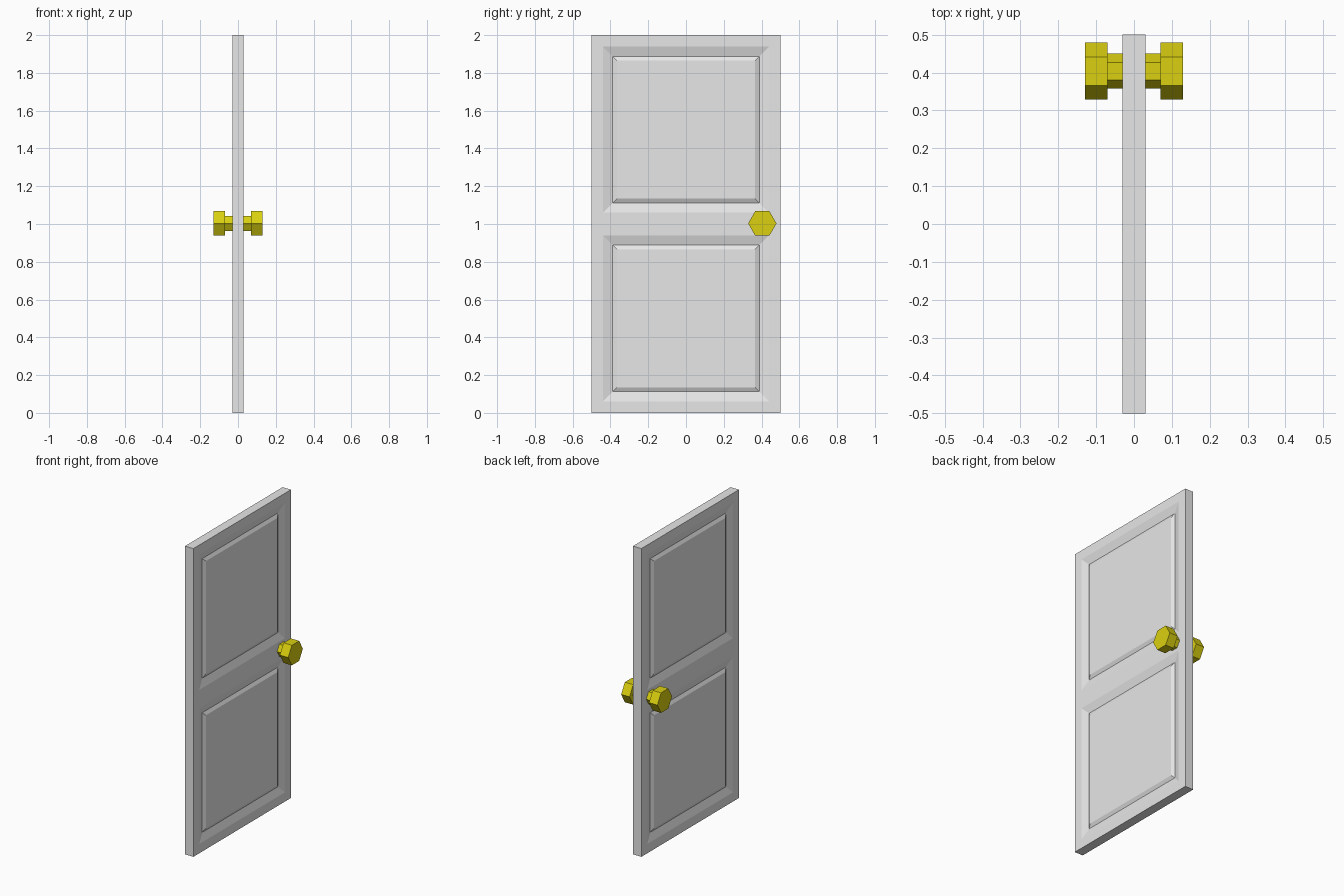
import bpy, bmesh
from math import pi
from mathutils import Matrix, Vector

if "Cube" in bpy.data.objects:
    bpy.data.objects.remove(bpy.data.objects["Cube"])


def material(name, rgb):
    m = bpy.data.materials.new(name)
    m.diffuse_color = (*rgb, 1)
    m.use_nodes = True
    m.node_tree.nodes["Principled BSDF"].inputs["Base Color"].default_value = m.diffuse_color
    return m


def add_object(name, bm, mat):
    bmesh.ops.recalc_face_normals(bm, faces=bm.faces)
    me = bpy.data.meshes.new(name)
    bm.to_mesh(me)
    bm.free()
    me.materials.append(mat)
    ob = bpy.data.objects.new(name, me)
    bpy.context.collection.objects.link(ob)
    return ob


grey = material("door grey", (0.8, 0.8, 0.8))
brass = material("knob yellow", (0.7, 0.63, 0.005))

# Door slab, cut along the borders of the two panels
bm = bmesh.new()
bmesh.ops.create_cube(bm, size=1, matrix=Matrix.Translation((0, 0, 1)) @ Matrix.Diagonal((0.06, 1, 2, 1)))
cuts = [((0, y, 0), (0, 1, 0)) for y in (-0.44, 0.44)]
cuts += [((0, 0, z), (0, 0, 1)) for z in (0.06, 0.94, 1.06, 1.94)]
for co, no in cuts:
    bmesh.ops.bisect_plane(bm, geom=bm.verts[:] + bm.edges[:] + bm.faces[:], plane_co=co, plane_no=no)

# Sloped recess around each panel, then a raised bevelled field, on both sides
bm.normal_update()
panels = []
for f in bm.faces:
    c = f.calc_center_median()
    if abs(f.normal.x) > 0.9 and abs(c.y) < 0.1 and min(abs(c.z - 0.5), abs(c.z - 1.5)) < 0.1:
        panels.append(f)
for width, depth in ((0.052, -0.015), (0.022, 0.011)):
    bmesh.ops.inset_individual(bm, faces=panels, thickness=width, depth=depth, use_even_offset=True)
    bm.normal_update()
add_object("door", bm, grey)

# Hexagonal knob and neck on each side
for side, label in ((1, "right"), (-1, "left")):
    for part, r, x0, x1 in (("neck", 0.046, 0.025, 0.07), ("knob", 0.075, 0.07, 0.13)):
        bm = bmesh.new()
        ends = []
        for x in (x0, x1):
            ends.append([bm.verts.new(Vector((side * x, 0.404, 1.003)) +
                                      Matrix.Rotation(i * pi / 3, 3, 'X') @ Vector((0, r, 0)))
                         for i in range(6)])
        for ring in ends:
            bm.faces.new(ring)
        for i in range(6):
            j = (i + 1) % 6
            bm.faces.new((ends[0][i], ends[0][j], ends[1][j], ends[1][i]))
        add_object(f"{part}_{label}", bm, brass)
